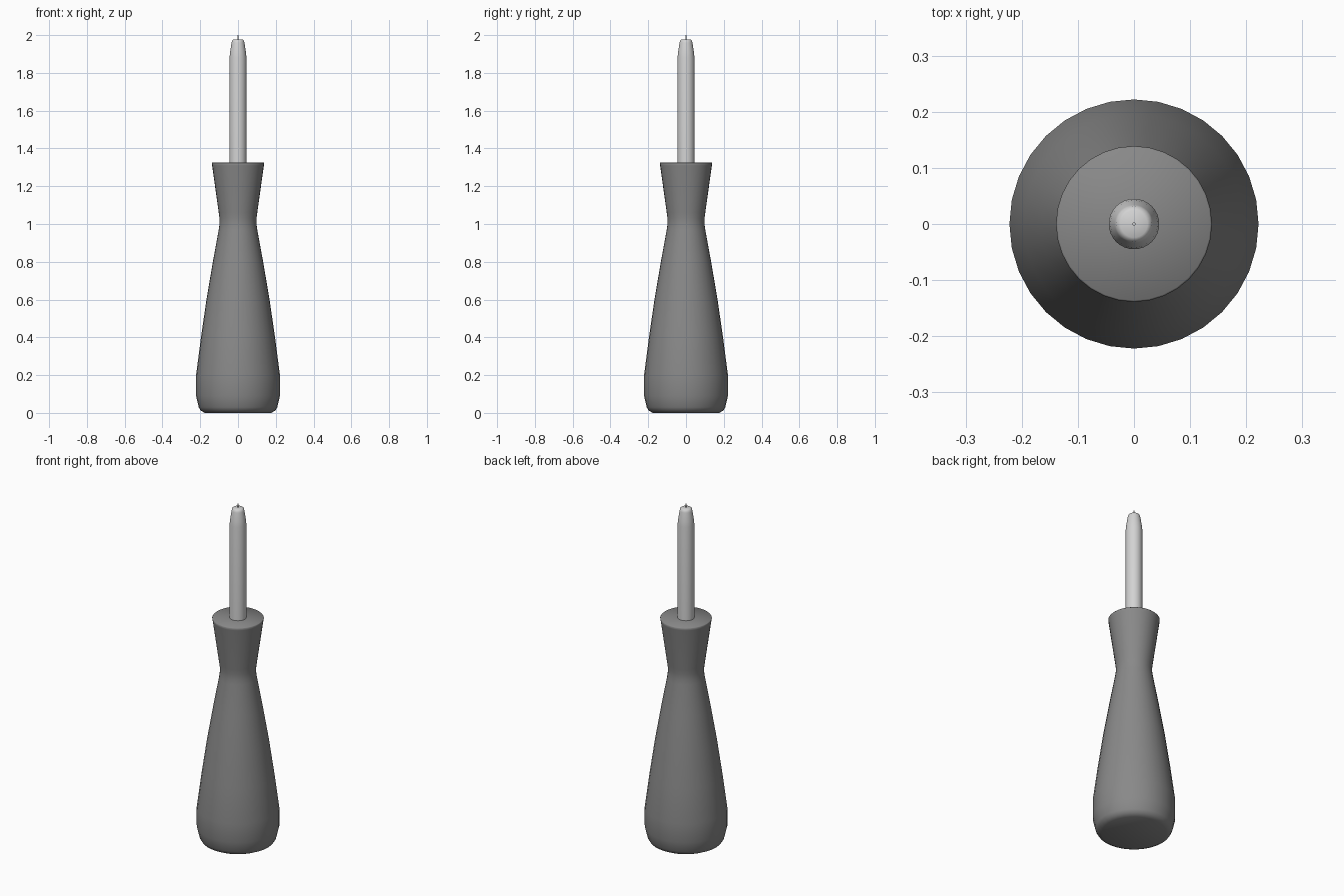
import bpy
import bmesh
from math import tau, radians
from mathutils import Matrix, Vector

SIDES = 32

cube = bpy.data.objects.get("Cube")
if cube:
    bpy.data.objects.remove(cube, do_unlink=True)


def make_material(name, value):
    mat = bpy.data.materials.new(name)
    mat.use_nodes = True
    colour = (value, value, value, 1)
    mat.diffuse_color = colour
    mat.node_tree.nodes["Principled BSDF"].inputs["Base Color"].default_value = colour
    return mat


def lathe(name, profile, mat, angle):
    """Spin (radius, height) points around z and cap both ends."""
    bm = bmesh.new()
    rings = []
    for radius, z in profile:
        rings.append([bm.verts.new(Matrix.Rotation(tau * i / SIDES, 3, "Z") @ Vector((radius, 0, z)))
                      for i in range(SIDES)])
    for low, high in zip(rings, rings[1:]):
        for i in range(SIDES):
            j = (i + 1) % SIDES
            bm.faces.new((low[i], low[j], high[j], high[i]))
    bm.faces.new(rings[0][::-1])
    bm.faces.new(rings[-1])
    mesh = bpy.data.meshes.new(name)
    bm.to_mesh(mesh)
    bm.free()
    mesh.materials.append(mat)
    obj = bpy.data.objects.new(name, mesh)
    bpy.context.collection.objects.link(obj)
    bpy.ops.object.select_all(action="DESELECT")
    obj.select_set(True)
    bpy.context.view_layer.objects.active = obj
    bpy.ops.object.shade_smooth_by_angle(angle=radians(angle))
    return obj


handle_grey = make_material("handle grey", 0.25)
steel = make_material("light steel", 0.65)

# Waisted handle with a rounded butt and flared collar
lathe("handle", [(0.175, 0), (0.198, 0.012), (0.208, 0.03), (0.222, 0.09), (0.222, 0.2),
                 (0.196, 0.4), (0.167, 0.6), (0.133, 0.8), (0.102, 0.97), (0.098, 1.0),
                 (0.098, 1.03), (0.102, 1.06), (0.137, 1.31), (0.139, 1.322), (0.136, 1.325)],
      handle_grey, 60)

# Round shaft narrowing at the end
lathe("shaft", [(0.045, 1.3), (0.045, 1.88), (0.042, 1.91), (0.034, 1.96),
                (0.031, 1.972), (0.024, 1.977)], steel, 60)

# Fine point on the shaft
lathe("point", [(0.003, 1.97), (0.003, 2.0)], steel, 40)
